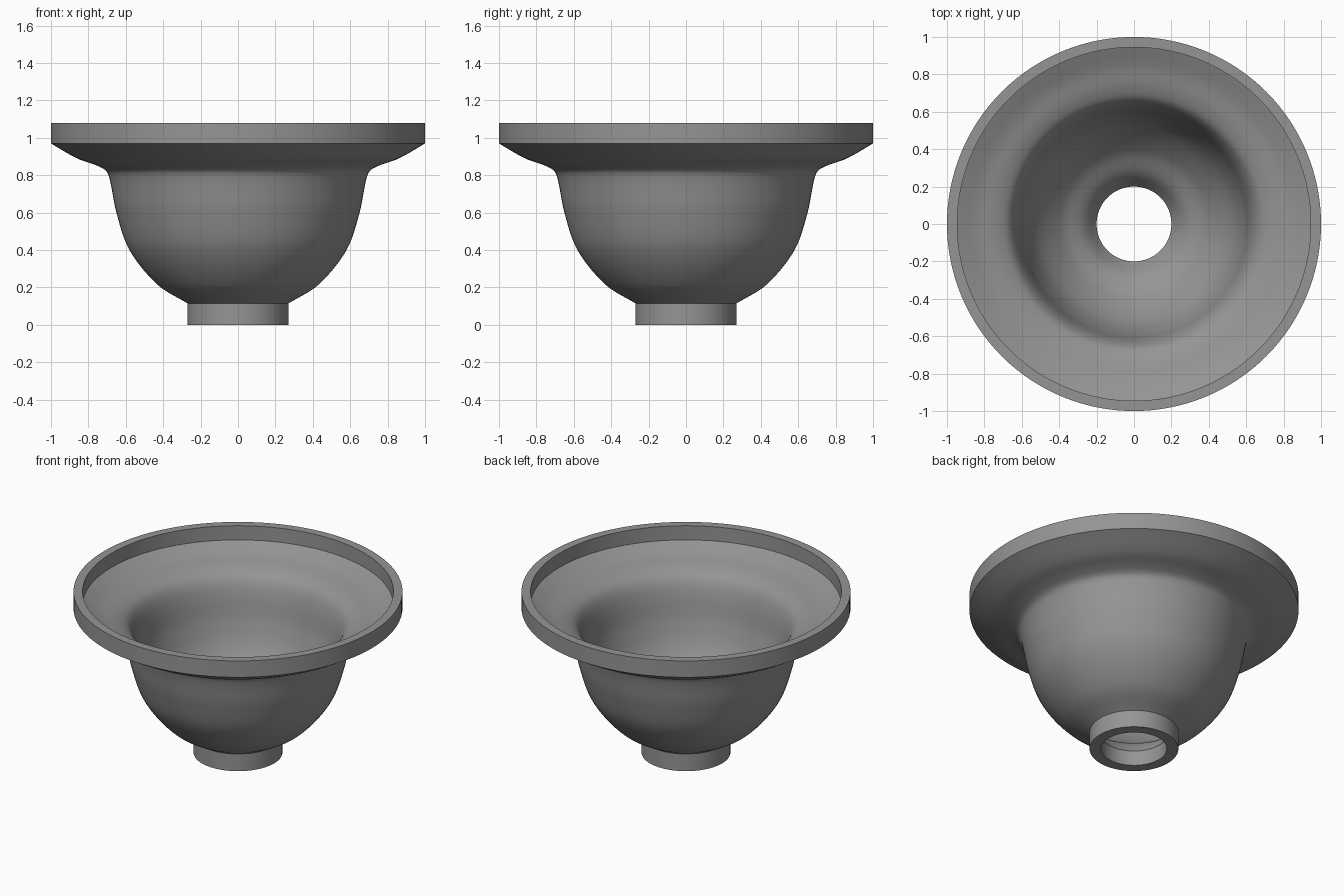
import bpy, bmesh, math
from mathutils import Vector
from mathutils.geometry import interpolate_bezier

cube = bpy.data.objects.get("Cube")
if cube:
    bpy.data.objects.remove(cube, do_unlink=True)

SEGMENTS = 128


def curve(points, steps=8):
    """Smooth radius/height path through the given points."""
    pts = [Vector((r, 0, z)) for r, z in points]
    last = len(pts) - 1
    out = [pts[0]]
    for i in range(last):
        a, b = pts[i], pts[i + 1]
        reach = (b - a).length / 3
        ta = (b - pts[max(i - 1, 0)]).normalized() * reach
        tb = (pts[min(i + 2, last)] - a).normalized() * reach
        out += interpolate_bezier(a, a + ta, b - tb, b, steps)[1:]
    return out


def lathe(name, profile, material):
    """Revolve a closed profile around the vertical axis."""
    bm = bmesh.new()
    verts = [bm.verts.new(p) for p in profile]
    edges = [bm.edges.new((v, verts[(i + 1) % len(verts)])) for i, v in enumerate(verts)]
    bmesh.ops.spin(bm, geom=verts + edges, cent=(0, 0, 0), axis=(0, 0, 1),
                   angle=math.tau, steps=SEGMENTS, use_merge=True)
    bmesh.ops.remove_doubles(bm, verts=bm.verts, dist=0.0001)
    bmesh.ops.recalc_face_normals(bm, faces=bm.faces)
    mesh = bpy.data.meshes.new(name)
    bm.to_mesh(mesh)
    bm.free()
    mesh.materials.append(material)
    obj = bpy.data.objects.new(name, mesh)
    bpy.context.collection.objects.link(obj)
    bpy.context.view_layer.objects.active = obj
    obj.select_set(True)
    bpy.ops.object.shade_smooth_by_angle(angle=math.radians(30))
    return obj


# Plain grey material
grey = bpy.data.materials.new("grey")
grey.use_nodes = True
color = (0.3, 0.3, 0.3, 1)
grey.diffuse_color = color
grey.node_tree.nodes["Principled BSDF"].inputs["Base Color"].default_value = color

# Outside of the bowl, flaring out under the rim
outer = curve([(0.27, 0.115), (0.43, 0.215), (0.58, 0.4), (0.65, 0.6),
               (0.685, 0.775), (0.705, 0.823), (0.755, 0.852), (0.86, 0.89), (1, 0.97)])
# Inside of the bowl, from the rim ledge down to the drain hole
inner = curve([(0.945, 0.985), (0.84, 0.938), (0.73, 0.905), (0.665, 0.865), (0.625, 0.78),
               (0.585, 0.6), (0.52, 0.435), (0.39, 0.275), (0.27, 0.19), (0.2, 0.1)])
# Spout foot and upright rim are straight
foot = [Vector((0.2, 0, 0)), Vector((0.27, 0, 0))]
rim = [Vector((1, 0, 1.08)), Vector((0.945, 0, 1.08))]

lathe("funnel_bowl", foot + outer + rim + inner, grey)
